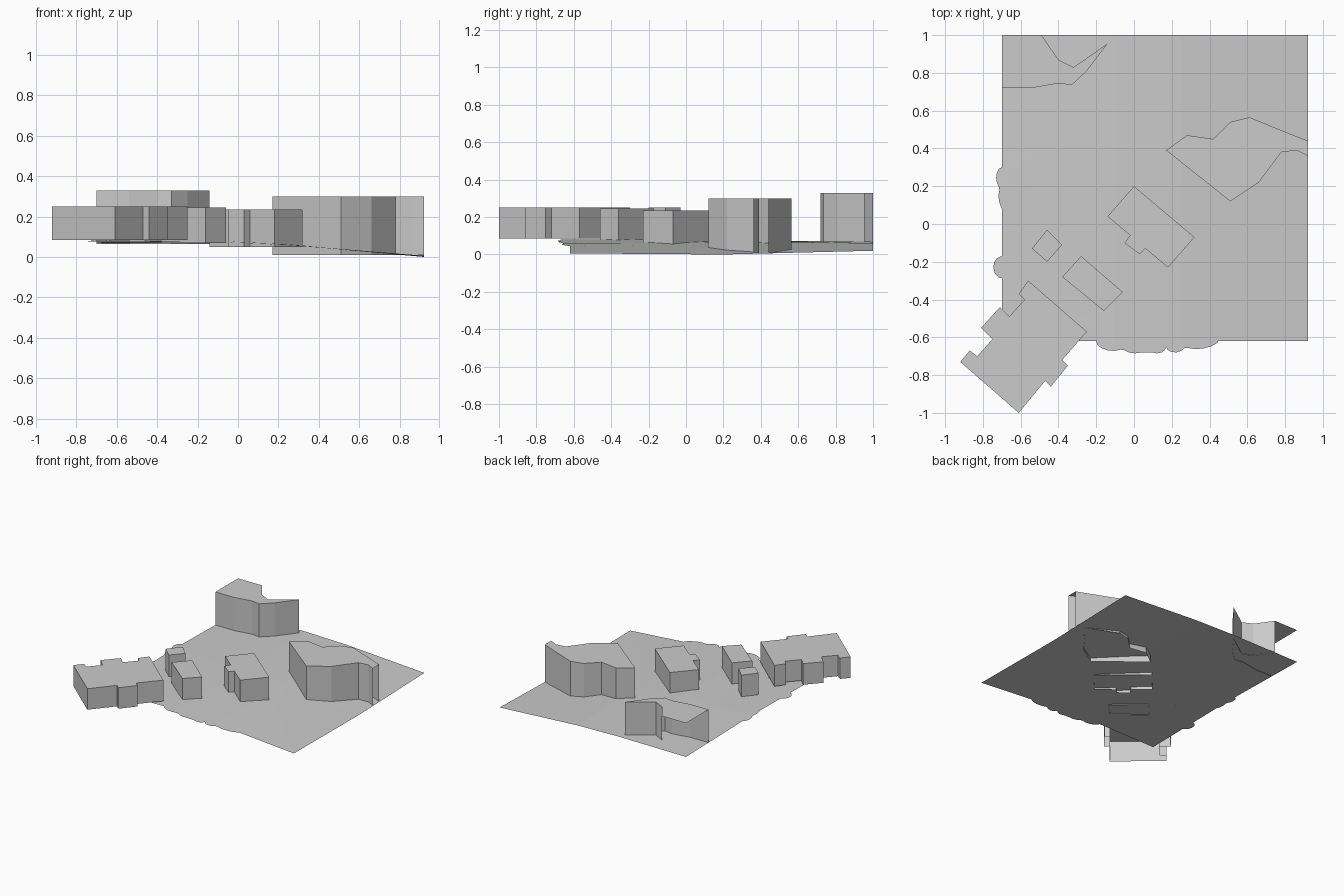
import bpy, bmesh, math
from mathutils import Vector

cube = bpy.data.objects.get("Cube")
if cube:
    bpy.data.objects.remove(cube)

grey = bpy.data.materials.new("card_grey")
grey.use_nodes = True
colour = (0.6, 0.6, 0.6, 1)
grey.diffuse_color = colour
grey.node_tree.nodes["Principled BSDF"].inputs["Base Color"].default_value = colour


def finish(name, bm):
    mesh = bpy.data.meshes.new(name)
    bm.to_mesh(mesh)
    bm.free()
    mesh.materials.append(grey)
    obj = bpy.data.objects.new(name, mesh)
    bpy.context.collection.objects.link(obj)
    return obj


def face_up(bm):
    bm.normal_update()
    bmesh.ops.reverse_faces(bm, faces=[f for f in bm.faces if f.normal.z < 0])


# Ground heights: one row per x station, one column per y station
XS = (-0.7, -0.1, 0.25, 0.92)
YS = (-0.62, 0.2, 1)
HEIGHTS = ((0.07, 0.08, 0.065), (0.076, 0.076, 0.068),
           (0.058, 0.06, 0.06), (0.006, 0, 0.02))


def locate(stations, value):
    value = min(max(value, stations[0]), stations[-1])
    for i in range(len(stations) - 1):
        a, b = stations[i], stations[i + 1]
        if value <= b:
            return i, (value - a) / (b - a)


def ground(x, y):
    i, s = locate(XS, x)
    j, t = locate(YS, y)
    low = HEIGHTS[i][j] * (1 - s) + HEIGHTS[i + 1][j] * s
    high = HEIGHTS[i][j + 1] * (1 - s) + HEIGHTS[i + 1][j + 1] * s
    return low * (1 - t) + high * t


def sheet(name, outline, lift=0):
    """Flat outline cut along the ground stations and draped on the slope."""
    bm = bmesh.new()
    bm.faces.new([bm.verts.new((x, y, 0)) for x, y in outline])
    bmesh.ops.triangulate(bm, faces=bm.faces[:])
    cuts = [((x, 0, 0), (1, 0, 0)) for x in XS[1:-1]]
    cuts += [((0, y, 0), (0, 1, 0)) for y in YS[1:-1]]
    for point, normal in cuts:
        bmesh.ops.bisect_plane(bm, geom=bm.verts[:] + bm.edges[:] + bm.faces[:],
                               plane_co=point, plane_no=normal)
    for v in bm.verts:
        v.co.z = ground(v.co.x, v.co.y) + lift
    face_up(bm)
    return finish(name, bm)


def block(name, outline, bottom, top, open_sides=()):
    """Roof and walls without a floor; listed sides are left open."""
    bm = bmesh.new()
    area = sum(a[0] * b[1] - b[0] * a[1]
               for a, b in zip(outline, outline[1:] + outline[:1]))
    high = [bm.verts.new((x, y, top)) for x, y in outline]
    low = [bm.verts.new((x, y, bottom)) for x, y in outline]
    bm.faces.new(high)
    n = len(outline)
    for i in range(n):
        if i not in open_sides:
            j = (i + 1) % n
            bm.faces.new((high[j], high[i], low[i], low[j]))
    if area < 0:
        bmesh.ops.reverse_faces(bm, faces=bm.faces[:])
    return finish(name, bm)


def scallops(points, bulge):
    """Chain of rounded lobes bulging to the right of the travel direction."""
    result = []
    for a, b in zip(points, points[1:]):
        a, b = Vector(a), Vector(b)
        along = b - a
        out = Vector((along.y, -along.x)).normalized() * bulge
        for k in range(6):
            t = k * math.pi / 6
            p = a + along * (1 - math.cos(t)) / 2 + out * math.sin(t)
            result.append((p.x, p.y))
    return result + [tuple(points[-1])]


# Sloping site
sheet("ground", [(XS[0], YS[0]), (XS[-1], YS[0]), (XS[-1], YS[-1]), (XS[0], YS[-1])])

# Planting sheet with lobed margins
beds = scallops([(-0.2, -0.62), (-0.06, -0.65), (0.07, -0.65), (0.17, -0.65),
                 (0.27, -0.64), (0.45, -0.61)], 0.035)
beds += [(0.44, -0.56), (0.37, -0.53), (0.25, -0.51), (0.24, -0.44), (0.2, -0.35),
         (0.28, -0.24), (0.29, -0.2), (0.26, -0.15), (0.39, -0.07), (0.43, -0.03),
         (0.42, 0.02), (0.37, 0.08), (-0.1, 0.46), (-0.15, 0.47), (-0.25, 0.2),
         (-0.32, 0.26), (-0.39, 0.23), (-0.38, 0.37), (-0.41, 0.42), (-0.46, 0.43),
         (-0.54, 0.4), (-0.59, 0.41), (-0.64, 0.36)]
beds += scallops([(-0.7, 0.3), (-0.7, 0.19), (-0.67, 0.06)], -0.03 * -1)
beds += [(-0.64, 0)]
beds += scallops([(-0.7, -0.17), (-0.69, -0.29)], 0.05)
beds += [(-0.62, -0.31), (-0.5, -0.19), (-0.38, -0.3), (-0.31, -0.48),
         (-0.25, -0.46), (-0.24, -0.4)]
sheet("planting_beds", beds, 0.003)

# Large stepped hall
block("main_hall", [(-0.92, -0.73), (-0.87, -0.67), (-0.83, -0.7), (-0.75, -0.61),
                    (-0.81, -0.55), (-0.71, -0.44), (-0.66, -0.49), (-0.58, -0.4),
                    (-0.61, -0.37), (-0.56, -0.3), (-0.25, -0.57), (-0.38, -0.72),
                    (-0.35, -0.75), (-0.44, -0.86), (-0.47, -0.83), (-0.61, -1)],
      0.085, 0.25)

# Small houses
block("middle_house", [(-0.28, -0.17), (-0.06, -0.36), (-0.16, -0.46), (-0.38, -0.28)],
      0.07, 0.245)
block("small_house", [(-0.46, -0.03), (-0.38, -0.11), (-0.46, -0.2), (-0.54, -0.13)],
      0.075, 0.25)
block("stepped_house", [(0, 0.2), (0.32, -0.07), (0.18, -0.23), (0.06, -0.13),
                        (0.03, -0.16), (-0.05, -0.1), (-0.02, -0.06), (-0.14, 0.04)],
      0.05, 0.235)

# Blocks cut off at the site boundary, open on the cut sides
block("side_block", [(0.92, 0.44), (0.92, 0.36), (0.86, 0.39), (0.78, 0.38),
                     (0.66, 0.22), (0.51, 0.12), (0.17, 0.39), (0.28, 0.47),
                     (0.42, 0.45), (0.51, 0.54), (0.61, 0.565)],
      0.01, 0.3, open_sides=(0,))
block("rear_block", [(-0.7, 0.72), (-0.7, 1), (-0.49, 1), (-0.4, 0.87), (-0.32, 0.83),
                     (-0.14, 0.955), (-0.25, 0.81), (-0.33, 0.735), (-0.4, 0.745),
                     (-0.54, 0.72)],
      0.065, 0.33, open_sides=(0, 1))
